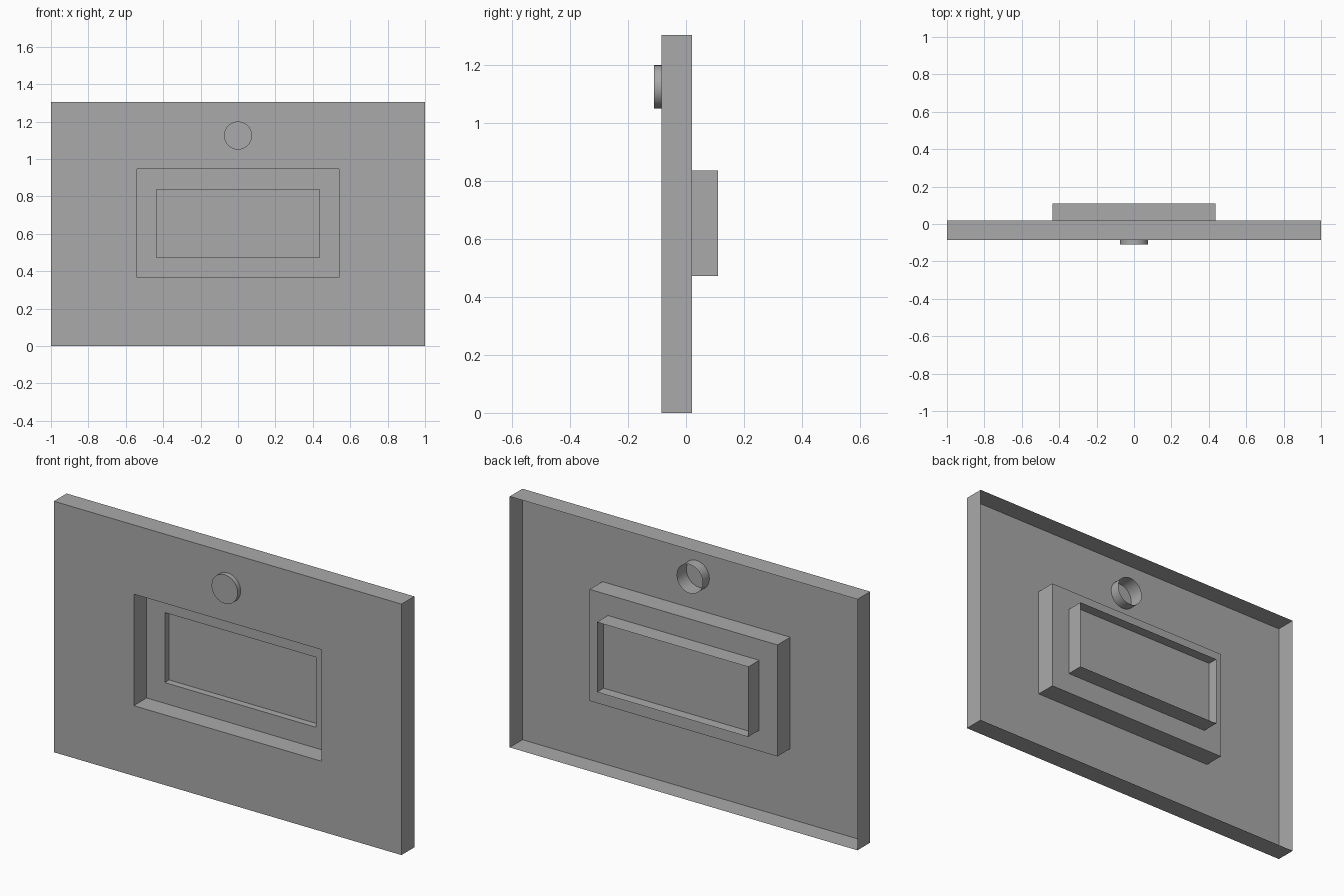
import bpy, bmesh, math

cube = bpy.data.objects.get("Cube")
if cube:
    bpy.data.objects.remove(cube, do_unlink=True)

grey = bpy.data.materials.new("mid_grey")
grey.use_nodes = True
grey.diffuse_color = (0.4, 0.4, 0.4, 1)
grey.node_tree.nodes["Principled BSDF"].inputs["Base Color"].default_value = (0.4, 0.4, 0.4, 1)

# Depths of the sheet, front to back
CAP, FRONT, BUTTON_BACK, BACK, PANE, TUBE_BACK = -0.11, -0.085, -0.03, 0.02, 0.056, 0.11
BUTTON_Z, BUTTON_R = 1.125, 0.075


def rect(half_width, bottom, top):
    w = half_width
    return [(-w, bottom), (w, bottom), (w, top), (-w, top)]


def circle(n=32):
    return [(BUTTON_R * math.cos(math.tau * i / n), BUTTON_Z + BUTTON_R * math.sin(math.tau * i / n))
            for i in range(n)]


def ring(bm, outline, y):
    verts = [bm.verts.new((x, y, z)) for x, z in outline]
    return [bm.edges.new((verts[i - 1], verts[i])) for i in range(len(verts))]


def wall(bm, outline, y0, y1):
    bmesh.ops.bridge_loops(bm, edges=ring(bm, outline, y0) + ring(bm, outline, y1))


def flat(bm, y, *outlines):
    edges = [e for o in outlines for e in ring(bm, o, y)]
    bmesh.ops.triangle_fill(bm, edges=edges, use_beauty=True, normal=(0, -1, 0))


def finish(bm, name, smooth=False):
    bmesh.ops.remove_doubles(bm, verts=bm.verts, dist=0.0005)
    bmesh.ops.recalc_face_normals(bm, faces=bm.faces)
    bmesh.ops.dissolve_limit(bm, angle_limit=0.01, verts=bm.verts, edges=bm.edges)
    # Turn the open sheet so that its front faces point forward
    if sum(f.normal.y * f.calc_area() for f in bm.faces) > 0:
        bmesh.ops.reverse_faces(bm, faces=bm.faces)
    mesh = bpy.data.meshes.new(name)
    bm.to_mesh(mesh)
    bm.free()
    mesh.materials.append(grey)
    obj = bpy.data.objects.new(name, mesh)
    bpy.context.collection.objects.link(obj)
    if smooth:
        bpy.ops.object.select_all(action="DESELECT")
        obj.select_set(True)
        bpy.context.view_layer.objects.active = obj
        bpy.ops.object.shade_smooth_by_angle(angle=math.radians(30))


outer = rect(1.0, 0.0, 1.305)
recess = rect(0.54, 0.365, 0.945)
window = rect(0.435, 0.473, 0.837)

# Front panel with folded rim and stepped recess
bm = bmesh.new()
flat(bm, FRONT, outer, recess, circle())
wall(bm, outer, FRONT, BACK)
wall(bm, recess, FRONT, BACK)
flat(bm, BACK, recess, window)
finish(bm, "front_panel")

# Window sleeve, open at the back
bm = bmesh.new()
wall(bm, window, BACK, PANE)
wall(bm, window, PANE, TUBE_BACK)
finish(bm, "window_sleeve")

# Window pane set inside the sleeve
bm = bmesh.new()
flat(bm, PANE, window)
finish(bm, "window_pane")

# Round button, hollow from behind
bm = bmesh.new()
flat(bm, CAP, circle())
wall(bm, circle(), CAP, BUTTON_BACK)
finish(bm, "round_button", smooth=True)
